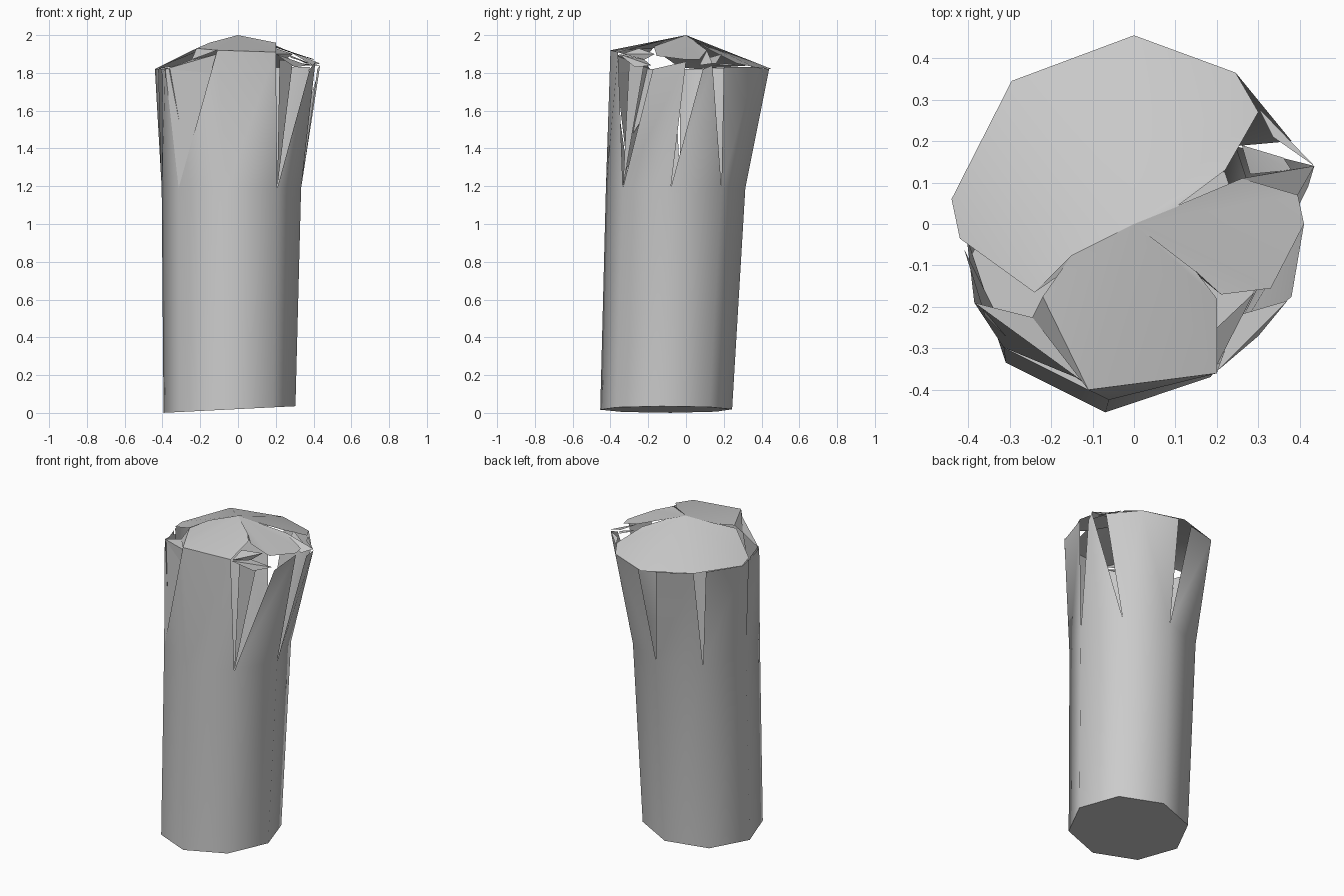
import bpy, bmesh
from math import radians, cos, sin
from mathutils import Vector


def finish(bm, name):
    bmesh.ops.remove_doubles(bm, verts=bm.verts, dist=0.0005)
    bmesh.ops.recalc_face_normals(bm, faces=bm.faces)
    me = bpy.data.meshes.new(name)
    bm.to_mesh(me)
    bm.free()
    me.shade_smooth()
    me.set_sharp_from_angle(angle=radians(50))
    ob = bpy.data.objects.new(name, me)
    bpy.context.collection.objects.link(ob)
    return ob


def face(bm, pts):
    return bm.faces.new([bm.verts.new(p) for p in pts])


def fan(bm, centre, rim, closed=False):
    ends = rim[1:] + rim[:1] if closed else rim[1:]
    for a, b in zip(rim, ends):
        face(bm, (centre, a, b))


def ring(cx, cy, z, r, tilt=0.0):
    pts = []
    for i in range(8):
        a = radians(-94 + 45 * i)
        x, y = cx + r * cos(a), cy + r * sin(a)
        pts.append((x, y, z + tilt * (x - cx)))
    return pts


# Leaning eight-sided trunk
base = ring(-0.045, -0.105, 0.018, 0.35, 0.05)
neck = ring(-0.035, -0.055, 1.19, 0.37)
bm = bmesh.new()
face(bm, base)
for i in range(8):
    j = (i + 1) % 8
    face(bm, (base[i], base[j], neck[j], neck[i]))

# Front panel spans two sides without a split
fl, fr = (-0.11, -0.40, 1.92), (0.20, -0.36, 1.91)
face(bm, (neck[7], neck[0], fl))
face(bm, (neck[0], neck[1], fr, fl))

# Remaining panels, split apart at every corner
panel_tops = {
    1: [(0.38, -0.175, 1.82), (0.41, 0.0, 1.86)],
    2: [(0.42, 0.09, 1.82), (0.435, 0.14, 1.84)],
    3: [(0.38, 0.20, 1.83), (0.245, 0.365, 1.83), (0.03, 0.44, 1.82)],
    4: [(-0.08, 0.42, 1.82), (-0.295, 0.345, 1.84)],
    5: [(-0.33, 0.27, 1.83), (-0.44, 0.06, 1.82), (-0.42, -0.035, 1.82)],
    6: [(-0.40, -0.06, 1.80), (-0.385, -0.19, 1.82)],
}
for i, tops in panel_tops.items():
    a, b = neck[i], neck[i + 1]
    if len(tops) == 2:
        face(bm, (a, b, tops[1], tops[0]))
    else:
        face(bm, (a, tops[1], tops[0]))
        face(bm, (a, b, tops[1]))
        face(bm, (b, tops[2], tops[1]))
finish(bm, "split_trunk")

# Three crown petals meeting at the peak
peak = (0.0, 0.0, 2.0)
petals = {
    "back_crown": [(0.10, 0.04, 1.97), (0.22, 0.13, 1.92), (0.30, 0.27, 1.85),
                   (0.245, 0.365, 1.83), (0.0, 0.455, 1.82), (-0.295, 0.345, 1.84),
                   (-0.44, 0.06, 1.82), (-0.42, -0.035, 1.83),
                   (-0.24, -0.165, 1.92), (-0.15, -0.075, 1.96)],
    "front_crown": [(-0.15, -0.075, 1.96), (-0.22, -0.175, 1.93), fl, fr,
                    (0.20, -0.18, 1.96), (0.15, -0.115, 1.97)],
    "right_crown": [(0.15, -0.115, 1.97), (0.21, -0.17, 1.94), (0.33, -0.155, 1.89),
                    (0.41, 0.0, 1.87), (0.395, 0.07, 1.87), (0.26, 0.11, 1.92),
                    (0.10, 0.04, 1.97)],
}
for name, rim in petals.items():
    bm = bmesh.new()
    fan(bm, peak, rim)
    finish(bm, name)

# Loose splinters standing inside the splits
splinters = [
    (neck[7], (-0.385, -0.19, 1.82), (-0.14, -0.37, 1.80)),
    (neck[1], (0.22, -0.30, 1.87), (0.29, -0.22, 1.86)),
    ((-0.30, -0.28, 1.48), (-0.41, -0.06, 1.82), (-0.36, -0.22, 1.82)),
]
for pts in splinters:
    bm = bmesh.new()
    face(bm, pts)
    finish(bm, "splinter")

# Folded flaps along the crown edge
flaps = [
    [(-0.385, -0.19, 1.82), (-0.245, -0.225, 1.87), (-0.11, -0.39, 1.90), (-0.14, -0.37, 1.80)],
    [(-0.22, -0.175, 1.93), (-0.245, -0.225, 1.87), (-0.11, -0.40, 1.92)],
    [(0.20, -0.355, 1.90), (0.25, -0.22, 1.87), (0.37, -0.185, 1.84), (0.30, -0.27, 1.83)],
    [(0.20, -0.34, 1.90), (0.20, -0.25, 1.93), (0.29, -0.165, 1.90), (0.25, -0.22, 1.87)],
    [(0.26, 0.11, 1.92), (0.395, 0.07, 1.84), (0.435, 0.14, 1.85), (0.37, 0.13, 1.86)],
    [(0.26, 0.19, 1.90), (0.28, 0.12, 1.88), (0.38, 0.13, 1.85), (0.36, 0.16, 1.85)],
    [(0.30, 0.28, 1.84), (0.335, 0.21, 1.85), (0.435, 0.14, 1.84)],
]
for pts in flaps:
    bm = bmesh.new()
    fan(bm, pts[0], pts[1:])
    finish(bm, "crown_flap")
